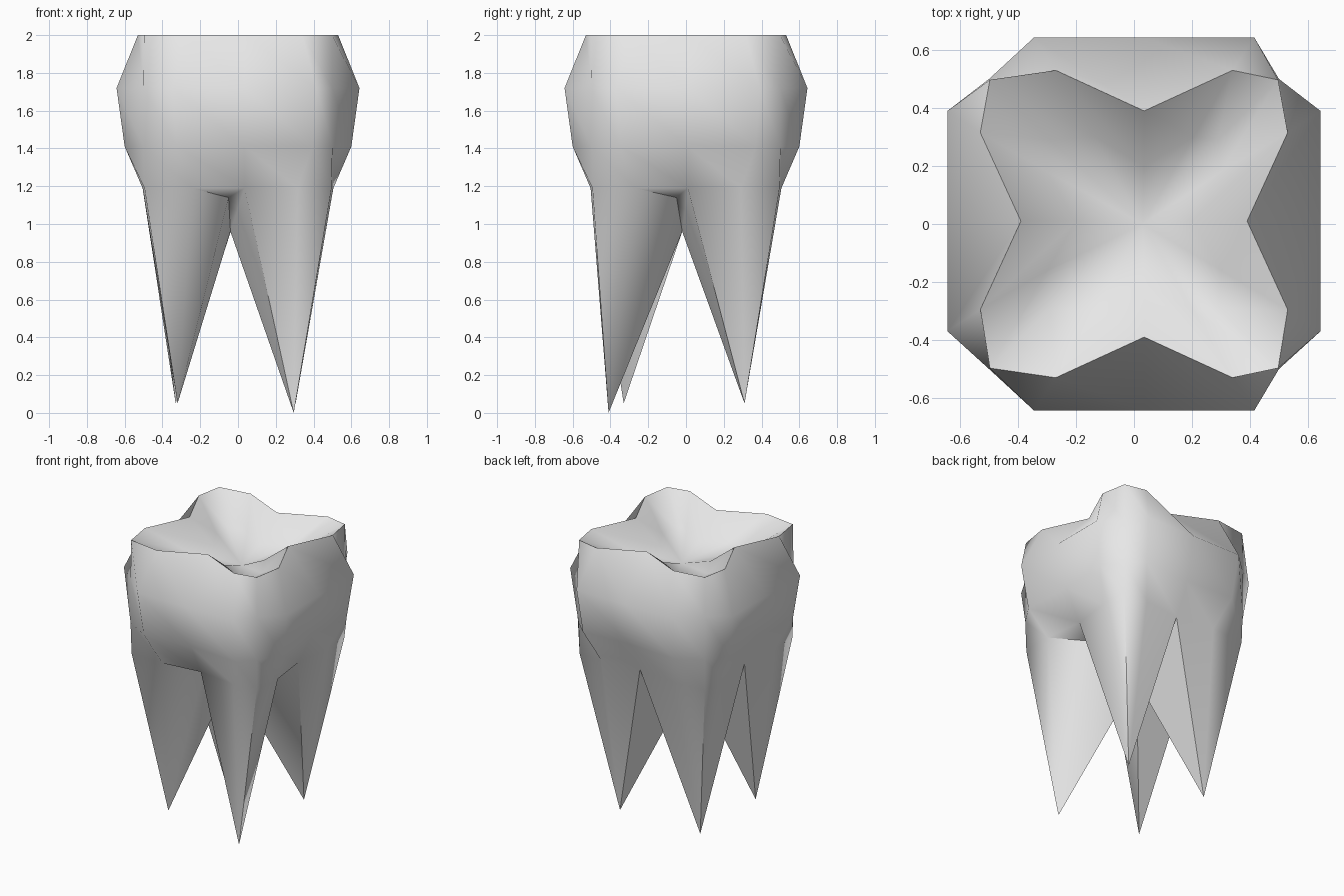
import bpy
import bmesh
from math import radians
from mathutils import Vector

cube = bpy.data.objects.get("Cube")
if cube:
    bpy.data.objects.remove(cube, do_unlink=True)

enamel = bpy.data.materials.new("enamel_white")
enamel.use_nodes = True
colour = (0.8, 0.8, 0.8, 1)
enamel.diffuse_color = colour
enamel.node_tree.nodes["Principled BSDF"].inputs["Base Color"].default_value = colour

# Outward and tangent directions of the four sides, counter-clockwise from the front
SIDES = [((0, -1), (1, 0)), ((1, 0), (0, 1)), ((0, 1), (-1, 0)), ((-1, 0), (0, -1))]
OFFSET = Vector((0.035, 0.01))  # slight lean of the side bulges

bm = bmesh.new()


def ring(z, corner, spread, bulge, middle):
    """Four points per side: corner, bulge, middle, bulge."""
    verts = []
    for n, t in SIDES:
        n, t = Vector(n), Vector(t)
        shift = Vector((abs(t.x) * OFFSET.x, abs(t.y) * OFFSET.y))
        for p in ((n - t) * corner,
                  n * bulge - t * spread + shift,
                  n * middle + shift,
                  n * bulge + t * spread + shift):
            verts.append(bm.verts.new((p.x, p.y, z)))
    return verts


def bridge(upper, lower):
    for i in range(len(upper)):
        j = (i + 1) % len(upper)
        bm.faces.new((upper[i], lower[i], lower[j], upper[j]))


def fan(loop, tip):
    for i in range(len(loop)):
        bm.faces.new((loop[i], tip, loop[(i + 1) % len(loop)]))


# Shallow chewing basin, rim and bulging crown, from the inside out
basin = ring(1.85, 0.29, 0.17, 0.30, 0.20)
rim = ring(2.0, 0.497, 0.305, 0.53, 0.39)
widest = ring(1.72, 0.5, 0.38, 0.643, 0.643)
belly = ring(1.41, 0.5, 0.36, 0.60, 0.58)
neck = ring(1.19, 0.495, 0.28, 0.505, 0.47)
for upper, lower in ((basin, rim), (rim, widest), (widest, belly), (belly, neck)):
    bridge(upper, lower)
pit = bm.verts.new((0.03, 0, 1.77))
fan(basin[::-1], pit)

# Four pointed roots meeting at a low centre; two have a recess under the neck
fork = bm.verts.new((-0.04, -0.02, 0.96))
tips = [(-0.32, -0.33, 0.05), (0.295, -0.41, 0), (0.305, 0.31, 0.05), (-0.33, 0.31, 0.05)]
recesses = {0: (-0.05, -0.3, 1.14), 1: (0.3, -0.05, 1.14)}
for k, tip in enumerate(tips):
    loop = [neck[(4 * k + i) % 16] for i in range(-2, 3)]
    if k in recesses:
        recess = bm.verts.new(recesses[k])
        edge, middle = loop[-2:]
        bm.faces.new((edge, recess, middle))
        bm.faces.new((middle, recess, fork))
        loop[-1] = recess
    fan(loop + [fork], bm.verts.new(tip))

bmesh.ops.recalc_face_normals(bm, faces=bm.faces)
mesh = bpy.data.meshes.new("tooth")
bm.to_mesh(mesh)
bm.free()
mesh.materials.append(enamel)
tooth = bpy.data.objects.new("tooth", mesh)
bpy.context.collection.objects.link(tooth)
bpy.ops.object.select_all(action='DESELECT')
tooth.select_set(True)
bpy.context.view_layer.objects.active = tooth
bpy.ops.object.shade_smooth_by_angle(angle=radians(60))
